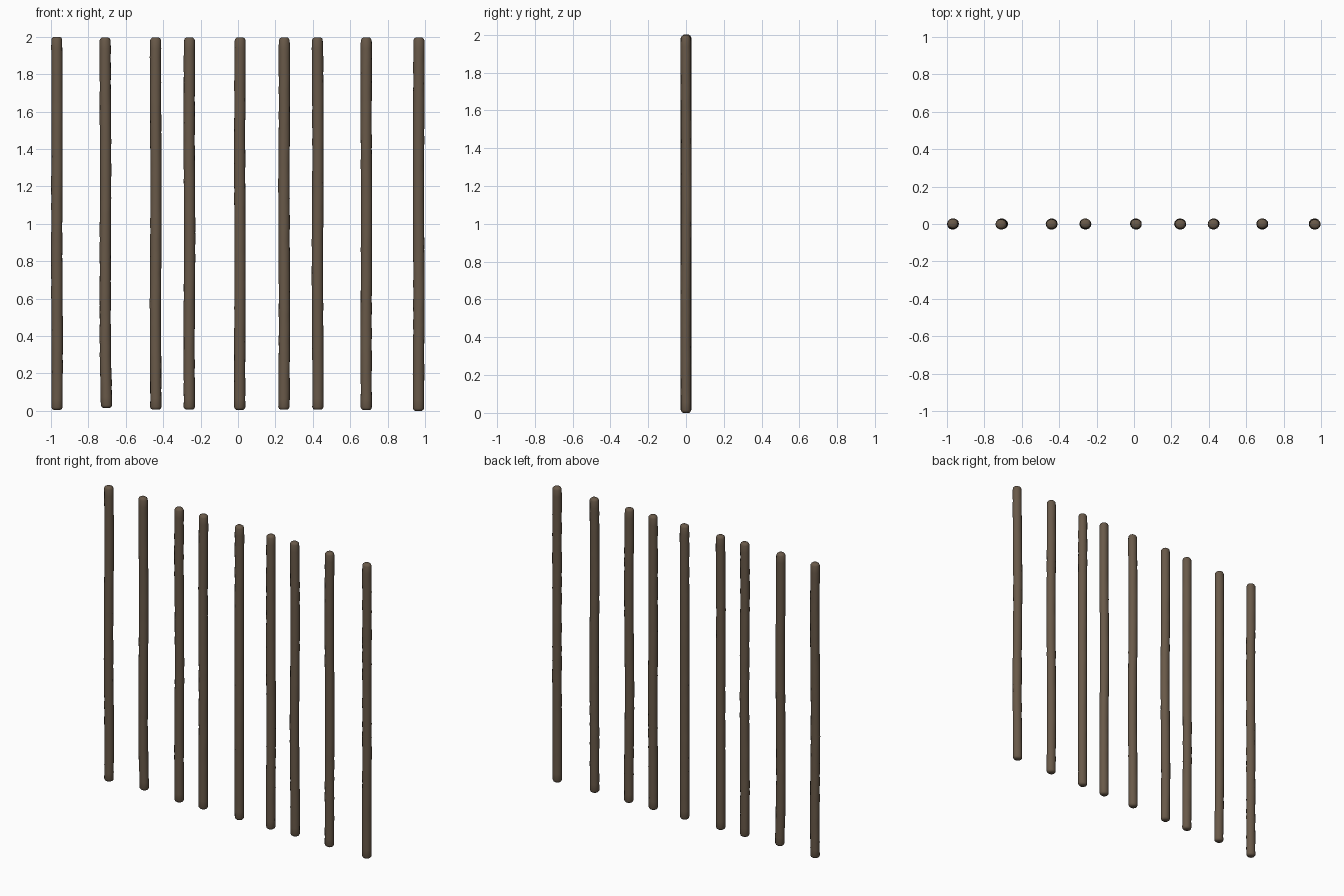
import bpy, bmesh, math, random

if "Cube" in bpy.data.objects:
    bpy.data.objects.remove(bpy.data.objects["Cube"])

random.seed(4)
iron = bpy.data.materials.new("weathered_brown")
iron.diffuse_color = (0.14, 0.10, 0.066, 1)
iron.use_nodes = True
iron.node_tree.nodes["Principled BSDF"].inputs["Base Color"].default_value = iron.diffuse_color

SIDES, RINGS = 14, 44
RX, RY = 0.030, 0.0275
# (x centre, bottom z, sideways shift at the foot, phase of the slow wobble)
BARS = [(-0.968, 0.005, 0.0, 0.3), (-0.709, 0.016, 0.005, 1.4),
        (-0.440, 0.006, 0.0, 2.2), (-0.260, 0.006, 0.0, 3.1),
        (0.010, 0.005, 0.0, 4.0), (0.247, 0.006, 0.0, 5.2),
        (0.426, 0.006, 0.0, 0.9), (0.686, 0.004, 0.0, 2.7),
        (0.966, 0.000, 0.0, 4.6)]


def make_bar(index, cx, bottom, foot, phase):
    """Hammered round bar: slightly wobbling rings with rounded ends."""
    bm = bmesh.new()
    top = 2.0 if index == 1 else 1.997
    # profile: rounded foot, long shaft, rounded head
    profile = [(bottom, 0.60), (bottom + 0.005, 0.85), (bottom + 0.014, 1.0)]
    for i in range(1, RINGS):
        profile.append((bottom + 0.014 + (top - bottom - 0.03) * i / RINGS, 1.0))
    profile += [(top - 0.016, 0.97), (top - 0.006, 0.82), (top, 0.52)]
    rings = []
    for z, s in profile:
        bend = foot * max(0.0, 1 - z / 0.3)
        ox = cx + bend + 0.0012 * math.sin(5 * z + phase)
        oy = 0.0018 * math.sin(4 * z + 2 * phase)
        ring = []
        for k in range(SIDES):
            a = math.tau * k / SIDES
            d = s * (1 + random.uniform(-0.035, 0.035))
            ring.append(bm.verts.new((ox + RX * d * math.cos(a),
                                      oy + RY * d * math.sin(a), z)))
        rings.append(ring)
    for lo, hi in zip(rings, rings[1:]):
        for k in range(SIDES):
            n = (k + 1) % SIDES
            bm.faces.new((lo[k], lo[n], hi[n], hi[k]))
    bm.faces.new(rings[0][::-1])
    bm.faces.new(rings[-1])
    for f in bm.faces:
        f.smooth = True
    me = bpy.data.meshes.new(f"bar_{index}")
    bm.to_mesh(me)
    bm.free()
    me.materials.append(iron)
    ob = bpy.data.objects.new(f"bar_{index}", me)
    bpy.context.collection.objects.link(ob)


# row of nine upright bars
for i, bar in enumerate(BARS, 1):
    make_bar(i, *bar)
